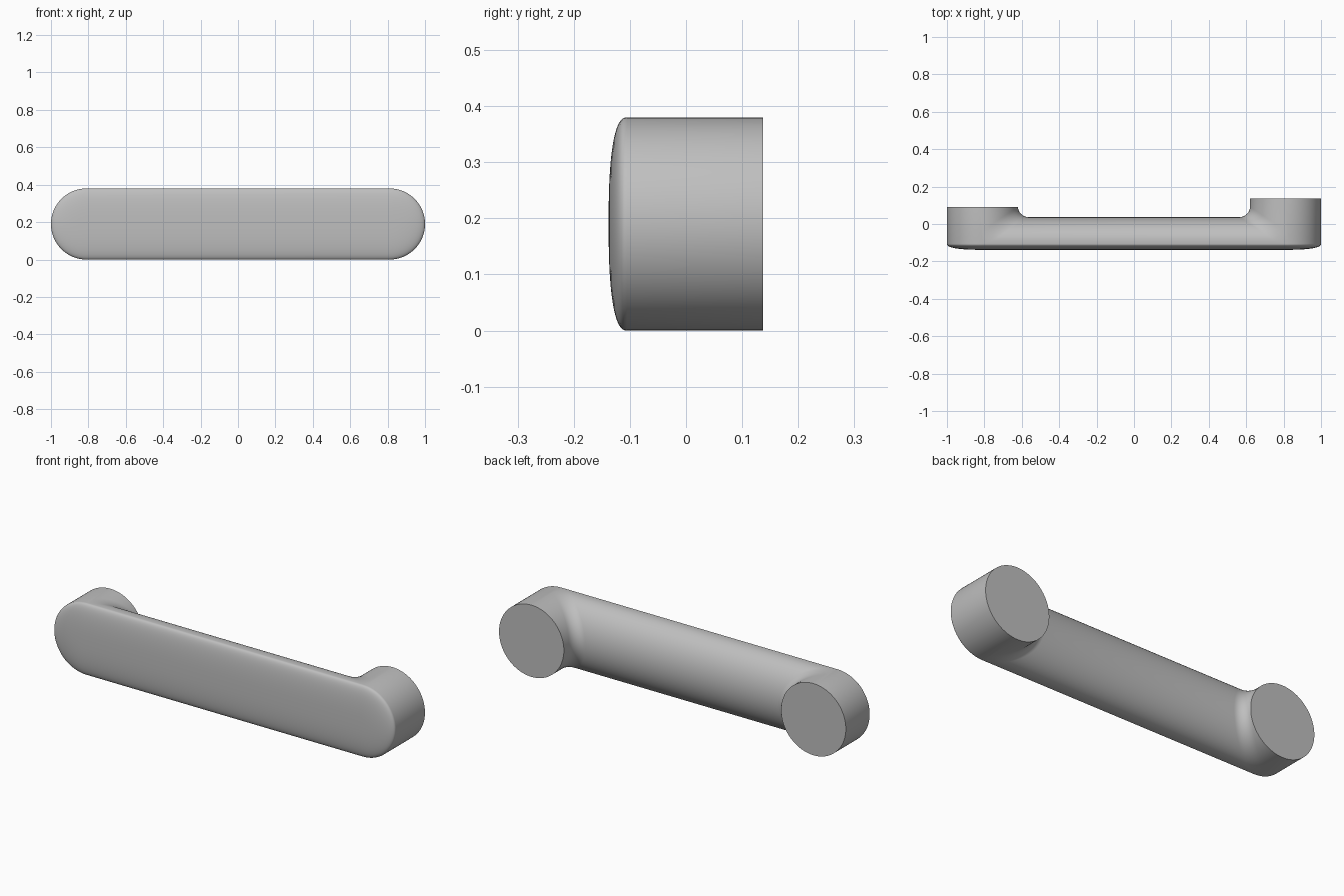
import bpy, bmesh
from math import sin, cos, pi

cube = bpy.data.objects.get("Cube")
if cube:
    bpy.data.objects.remove(cube, do_unlink=True)

R = 0.19          # half height of the bar and radius of the feet
XC = 0.81         # foot centre
EDGE = -0.105     # where the crowned front begins
FILLET = 0.055    # blend between foot and bar
BACK = {-1: 0.09, 1: 0.137}   # back of the short and long foot
N = 40

grey = bpy.data.materials.new("satin grey")
grey.use_nodes = True
grey.diffuse_color = (0.52, 0.52, 0.52, 1)
grey.node_tree.nodes["Principled BSDF"].inputs["Base Color"].default_value = (0.52, 0.52, 0.52, 1)

bm = bmesh.new()
angles = [-pi / 2 + pi * j / N for j in range(N + 1)]


def half_section(side, a):
    """Horizontal slice of one foot and its blend, from the outer wall to the bar."""
    c, z = cos(a), R + R * sin(a)
    bar = -0.09 + 0.127 * c
    pts = [(XC + R * c, EDGE), (XC + R * c, BACK[side]), (XC - R * c, BACK[side])]
    for k in range(9):
        t = k / 8 * pi / 2
        pts.append((XC - R * c - FILLET * (1 - cos(t)), bar + FILLET * (1 - sin(t))))
    return [bm.verts.new((side * x, y, z)) for x, y in pts]


# Back of the bar, feet and blends
rows = [half_section(-1, a) + half_section(1, a)[::-1] for a in angles]
for r, s in zip(rows, rows[1:]):
    for i in range(len(r) - 1):
        bm.faces.new((r[i], r[i + 1], s[i + 1], s[i]))

# Flat strips along the lower and upper edge
bm.faces.new(rows[0])
bm.faces.new(rows[-1])


def front_ring(t):
    """Rounded-end outline shrunk towards the centre line of the front."""
    y = EDGE - 0.033 * (1 - t ** 2.5) ** 0.4
    right = [(XC + R * t * cos(a), y, R + R * t * sin(a)) for a in angles]
    left = [(-x, y, z) for x, y, z in reversed(right)]
    return [bm.verts.new(p) for p in right + left]


# Crowned front
rings = [front_ring(cos(pi / 2 * k / 16) ** 0.8 if k < 16 else 0) for k in range(17)]
for r, s in zip(rings, rings[1:]):
    for i in range(len(r)):
        k = (i + 1) % len(r)
        bm.faces.new((r[i], r[k], s[k], s[i]))

bmesh.ops.remove_doubles(bm, verts=bm.verts, dist=0.0001)
bmesh.ops.dissolve_degenerate(bm, edges=bm.edges, dist=0.0001)
bmesh.ops.recalc_face_normals(bm, faces=bm.faces)

mesh = bpy.data.meshes.new("pull_handle")
bm.to_mesh(mesh)
bm.free()
mesh.materials.append(grey)
handle = bpy.data.objects.new("pull_handle", mesh)
bpy.context.collection.objects.link(handle)
bpy.context.view_layer.objects.active = handle
handle.select_set(True)
bpy.ops.object.shade_smooth_by_angle(angle=0.7)
